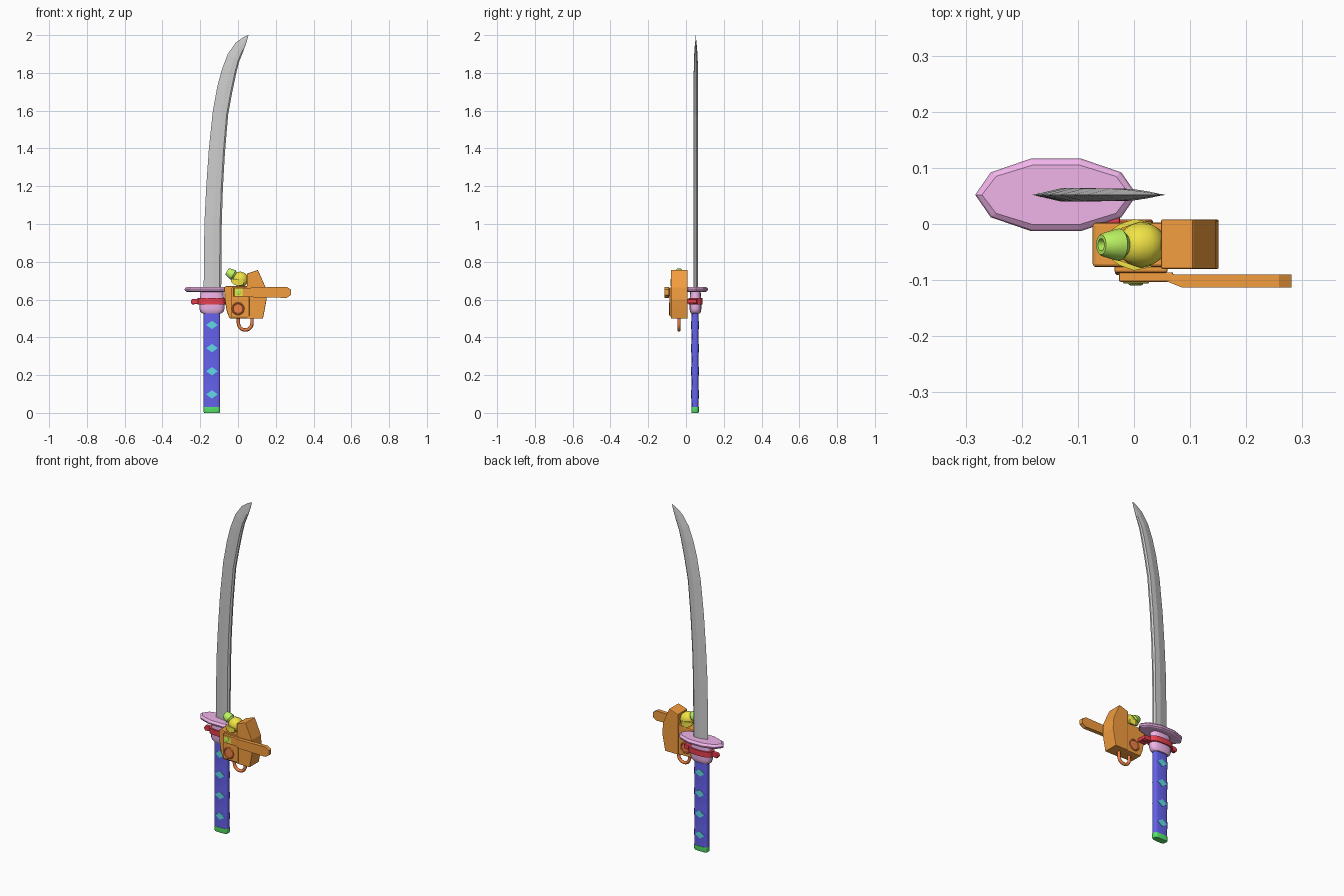
import bpy, bmesh, math
from mathutils import Vector

if "Cube" in bpy.data.objects:
    bpy.data.objects.remove(bpy.data.objects["Cube"])

COLORS = {
    "blue": (0.13, 0.12, 0.85), "cyan": (0.12, 0.7, 0.8), "green": (0.1, 0.8, 0.15),
    "pink": (0.87, 0.46, 0.82), "red": (0.8, 0.05, 0.08), "orange": (0.9, 0.34, 0.05),
    "yellow": (0.88, 0.77, 0.06), "lime": (0.5, 0.9, 0.12), "rust": (0.88, 0.22, 0.06),
}
MATS = {}
for key, rgb in COLORS.items():
    MATS[key] = bpy.data.materials.new(key)
    MATS[key].diffuse_color = (*rgb, 1)


def finish(name, bm, color=None, bevel=0, smooth=None):
    bmesh.ops.recalc_face_normals(bm, faces=bm.faces)
    me = bpy.data.meshes.new(name)
    bm.to_mesh(me)
    bm.free()
    ob = bpy.data.objects.new(name, me)
    bpy.context.collection.objects.link(ob)
    if color:
        me.materials.append(MATS[color])
    if bevel:
        mod = ob.modifiers.new("bevel", "BEVEL")
        mod.width, mod.segments, mod.limit_method = bevel, 2, 'ANGLE'
    if smooth:
        bpy.context.view_layer.objects.active = ob
        ob.select_set(True)
        bpy.ops.object.shade_smooth_by_angle(angle=math.radians(smooth))
        ob.select_set(False)
    return ob


def loft(name, rings, color=None, closed=False, **kw):
    """Skin a list of equal-length point rings, capping the ends unless closed."""
    bm = bmesh.new()
    vs = [[bm.verts.new(p) for p in ring] for ring in rings]
    n = len(rings[0])
    for a, b in list(zip(vs, vs[1:])) + ([(vs[-1], vs[0])] if closed else []):
        for i in range(n):
            bm.faces.new((a[i], a[(i + 1) % n], b[(i + 1) % n], b[i]))
    if not closed:
        bm.faces.new(vs[0])
        bm.faces.new(vs[-1])
    return finish(name, bm, color, **kw)


def prism(name, pts, y0, y1, color, **kw):
    """Extrude an x-z outline along y."""
    return loft(name, [[(x, y, z) for x, z in pts] for y in (y0, y1)], color, **kw)


def oval(cx, cy, z, rx, ry, n, power=1.0):
    ring = []
    for i in range(n):
        c, s = math.cos(math.tau * i / n), math.sin(math.tau * i / n)
        ring.append((cx + rx * math.copysign(abs(c) ** power, c),
                     cy + ry * math.copysign(abs(s) ** power, s), z))
    return ring


def revolve(name, origin, axis, profile, color, n=14, **kw):
    """Turn (radius, distance) pairs around an axis."""
    q = Vector(axis).to_track_quat('Z', 'Y')
    o = Vector(origin)
    return loft(name, [[o + q @ Vector(p) for p in oval(0, 0, t, r, r, n)]
                       for r, t in profile], color, **kw)


def tube(name, path, r, color, n=8, **kw):
    """Round bar along a path lying in an x-z plane."""
    path = [Vector(p) for p in path]
    rings = []
    for i, p in enumerate(path):
        d = (path[min(i + 1, len(path) - 1)] - path[max(i - 1, 0)]).normalized()
        side = d.cross(Vector((0, 1, 0)))
        rings.append([p + r * (side * math.cos(math.tau * k / n)
                               + Vector((0, 1, 0)) * math.sin(math.tau * k / n)) for k in range(n)])
    return loft(name, rings, color, **kw)


CX, CY = -0.138, 0.048

# Blade: sharp edge on the left, ridge, flat spine on the right
stations = [  # edge x, edge z, spine x, spine z, half thickness
    (-0.182, 0.64, -0.089, 0.64, 0.012), (-0.178, 1.0, -0.086, 1.0, 0.012),
    (-0.168, 1.2, -0.080, 1.19, 0.012), (-0.154, 1.4, -0.069, 1.38, 0.012),
    (-0.133, 1.6, -0.052, 1.58, 0.0115), (-0.109, 1.73, -0.030, 1.70, 0.011),
    (-0.085, 1.82, -0.009, 1.80, 0.011), (-0.054, 1.90, 0.006, 1.86, 0.010),
    (-0.012, 1.96, 0.030, 1.92, 0.006), (0.030, 1.99, 0.046, 1.965, 0.002), (0.054, 2.0, 0.055, 1.998, 0.0004)]
rings = []
for ex, ez, sx, sz, h in stations:
    mx, mz = ex + (sx - ex) * 0.55, ez + (sz - ez) * 0.55
    px, pz = ex + (sx - ex) * 0.9, ez + (sz - ez) * 0.9
    rings.append([(ex, CY + 0.004, ez)] + [(x, CY + 0.004 + y, z) for x, y, z in (
        (mx, -h, mz), (px, -h, pz), (sx, -h * 0.4, sz), (sx, h * 0.4, sz), (px, h, pz), (mx, h, mz))])
loft("blade", rings)

# Grip with a gentle wave, pommel cap and diamond inlays
grip = []
for i in range(25):
    z = 0.025 + 0.515 * i / 24
    w = 1 + 0.05 * math.cos(math.tau * (z - 0.1) / 0.122)
    grip.append(oval(CX, CY, z, 0.044, 0.0185 * w, 20, 0.5))
loft("grip", grip, "blue", smooth=40)
loft("pommel_cap", [oval(CX, CY, z, 0.044 * s, 0.020 * s, 20, 0.5)
                    for z, s in ((0, 0.92), (0.006, 1), (0.03, 1))], "green", smooth=40)
for i in range(4):
    for side, y in (("front", CY - 0.0185), ("back", CY + 0.0185)):
        z = 0.098 + 0.1225 * i
        prism(f"diamond_{side}_{i + 1}", [(CX - 0.031, z), (CX, z - 0.022), (CX + 0.031, z), (CX, z + 0.022)],
              y - 0.003, y + 0.003, "cyan")

# Collar and ten-sided guard
loft("collar", [oval(CX, CY + 0.002, z, rx, ry, 16, 0.75) for z, rx, ry in (
    (0.527, 0.050, 0.024), (0.535, 0.061, 0.028), (0.55, 0.066, 0.031), (0.58, 0.066, 0.031),
    (0.61, 0.063, 0.030), (0.635, 0.060, 0.028), (0.652, 0.060, 0.028))], "pink", smooth=40)
loft("guard", [oval(CX - 0.001, CY + 0.004, z, 0.144 - d, 0.068 - d, 10) for z, d in (
    (0.641, 0.012), (0.646, 0.003), (0.655, 0), (0.661, 0.003), (0.667, 0.012))], "pink")

# Red cord: band round the collar and a loose end at each side
outer, inner = (0.077, 0.038), (0.062, 0.028)
band = [oval(CX, CY + 0.002, z, *r, 16, 0.75)
        for z, r in ((0.575, inner), (0.575, outer), (0.607, outer), (0.607, inner))]
loft("cord_band", band, "red", closed=True, smooth=40)
for side, s in (("left", -1), ("right", 1)):
    prism(f"cord_end_{side}", [(CX + s * x, z) for x, z in (
        (0.06, 0.578), (0.105, 0.574), (0.113, 0.588), (0.105, 0.603), (0.06, 0.604))],
        CY - 0.012, CY + 0.012, "red", bevel=0.004)
prism("cord_link", [(-0.075, 0.58), (-0.025, 0.58), (-0.025, 0.602), (-0.075, 0.602)], -0.005, CY + 0.01, "red", bevel=0.004)

# Saw charm: engine body and taller rear housing
prism("saw_body", [(-0.074, 0.665), (-0.070, 0.60), (-0.060, 0.54), (-0.045, 0.50), (0.06, 0.50), (0.06, 0.672), (-0.06, 0.672)],
      -0.077, 0.003, "orange", bevel=0.006)
prism("saw_housing", [(0.048, 0.50), (0.132, 0.50), (0.142, 0.55), (0.151, 0.60), (0.146, 0.665),
                      (0.105, 0.757), (0.048, 0.738)], -0.080, 0.008, "orange", bevel=0.003)
prism("side_plate", [(-0.035, 0.51), (0.06, 0.51), (0.06, 0.665), (-0.035, 0.665)], -0.087, -0.07, "orange", bevel=0.004)

# Saw bar with thin mounting arm and bolt
prism("bar_arm", [(-0.027, 0.615), (0.07, 0.615), (0.07, 0.662), (-0.027, 0.662)], -0.103, -0.086, "orange", bevel=0.003)
loft("saw_bar", [[(x, y, z) for y, z in ((y0, 0.638 - h), (y0, 0.638 + h), (-0.09, 0.638 + h), (-0.09, 0.638 - h))]
                 for x, y0, h in ((0.055, -0.101, 0.023), (0.085, -0.113, 0.026), (0.258, -0.113, 0.029),
                                  (0.281, -0.113, 0.014))], "orange")
prism("bolt_plate", [(-0.02, 0.618), (0.027, 0.618), (0.027, 0.658), (-0.02, 0.658)], -0.106, -0.10, "yellow", bevel=0.002)
revolve("bolt", (0.003, -0.104, 0.638), (0, -1, 0), ((0.013, 0), (0.013, 0.004), (0.008, 0.006)), "lime")

# Starter discs on both faces, raised rim with recessed centre
for side, y, s in (("front", -0.083, -1), ("back", 0, 1)):
    revolve(f"starter_disc_{side}", (0.0, y, 0.552), (0, s, 0),
            ((0.034, 0), (0.034, 0.005), (0.031, 0.008), (0.027, 0.008), (0.025, 0.005), (0.01, 0.005)), "rust", n=20)

# Pull ring below the body
arc = [(0.038 - 0.036 * math.cos(math.pi * i / 10), -0.037, 0.475 - 0.036 * math.sin(math.pi * i / 10)) for i in range(11)]
tube("pull_ring", [(0.002, -0.037, 0.51)] + arc + [(0.074, -0.037, 0.51)], 0.009, "rust", smooth=50)

# Yellow bulb with lime nozzle pointing up and left
axis = Vector((-0.85, 0, 0.5)).normalized()
base = Vector((0.012, -0.037, 0.708))
revolve("bulb", base, axis, ((0.012, -0.042), (0.029, -0.033), (0.039, -0.015), (0.041, 0),
                             (0.036, 0.018), (0.027, 0.032), (0.015, 0.036)), "yellow", smooth=40)
revolve("nozzle", base, axis, ((0.018, 0.026), (0.021, 0.035), (0.029, 0.044), (0.027, 0.055), (0.021, 0.078),
                               (0.018, 0.082), (0.011, 0.082), (0.009, 0.07)), "lime", smooth=40)
for side, s in (("front", -1), ("back", 1)):
    tip = [(0.03, 0.036, 0.69), (0.0, 0.042, 0.69), (-0.025, 0.033, 0.695), (-0.038, 0.024, 0.70)]
    loft(f"petal_{side}", [[(x + a, -0.037 + s * (y + b), z + c) for a, b, c in (
        (0, -0.005, -w), (0, 0.004, -w), (0, 0.004, w), (0, -0.005, w))]
        for (x, y, z), w in zip(tip, (0.012, 0.018, 0.013, 0.003))], "yellow", smooth=30)

for m in bpy.data.materials:
    if m.users and not m.is_grease_pencil:
        m.use_nodes = True
        m.node_tree.nodes["Principled BSDF"].inputs["Base Color"].default_value = m.diffuse_color
